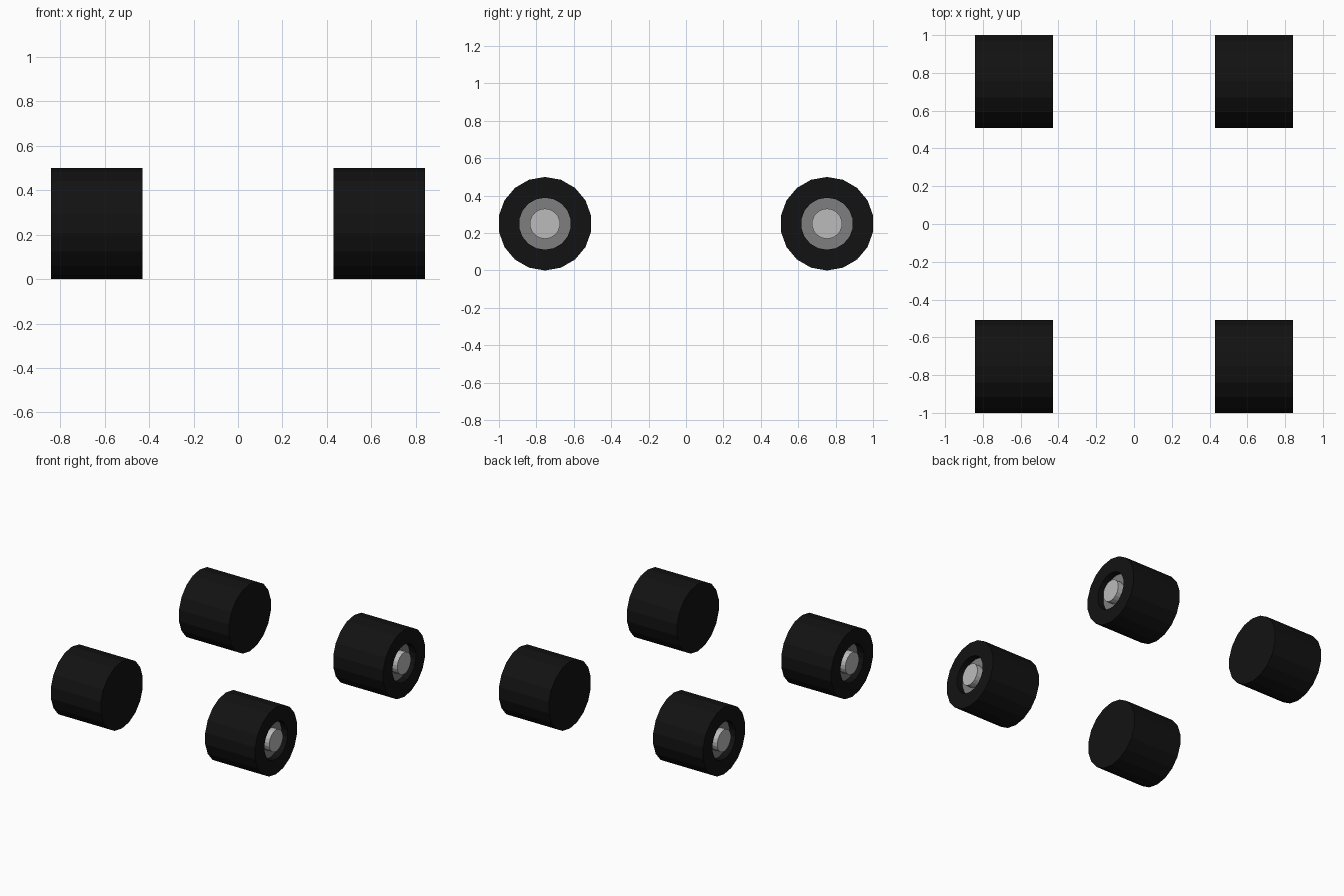
import bpy, bmesh, math

if "Cube" in bpy.data.objects:
    bpy.data.objects.remove(bpy.data.objects["Cube"])

SIDES = 18
RADIUS = 0.25
INNER_X, OUTER_X = 0.43, 0.842
RIM_R, HUB_R = 0.139, 0.081
DISH_X = OUTER_X - 0.05      # floor of the dished rim
AXLE_Y = 0.754


def material(name, colour):
    m = bpy.data.materials.new(name)
    m.diffuse_color = (*colour, 1)
    m.use_nodes = True
    m.node_tree.nodes["Principled BSDF"].inputs["Base Color"].default_value = m.diffuse_color
    return m


RUBBER = material("black rubber", (0.006, 0.006, 0.006))
RIM = material("dark grey metal", (0.21, 0.21, 0.21))
HUB = material("light grey metal", (0.5, 0.5, 0.5))


def lathe(name, profile, mat, side, y, cap_start=False, cap_end=False):
    """Revolve (x, radius) points round the axle; side mirrors it in x."""
    bm = bmesh.new()
    rings = []
    for x, r in profile:
        angles = [2 * math.pi * i / SIDES for i in range(SIDES)]
        rings.append([bm.verts.new((side * x, y + r * math.sin(a),
                                    RADIUS + r * math.cos(a))) for a in angles])
    for a, b in zip(rings, rings[1:]):
        for i in range(SIDES):
            j = (i + 1) % SIDES
            # wound so that normals face outwards on the +x side
            bm.faces.new((a[i], a[j], b[j], b[i]))
    if cap_start:
        bm.faces.new(rings[0][::-1])
    if cap_end:
        bm.faces.new(rings[-1])
    bm.normal_update()
    # cap_end always faces away from the car: use it or the first wall as reference
    ref = bm.faces[0] if hasattr(bm.faces, "ensure_lookup_table") and not bm.faces.ensure_lookup_table() else None
    c = ref.calc_center_median()
    outward = ref.normal.y * (c.y - y) + ref.normal.z * (c.z - RADIUS)
    if outward < -1e-6 or (abs(outward) <= 1e-6 and ref.normal.x * side < 0):
        bmesh.ops.reverse_faces(bm, faces=bm.faces[:])
    mesh = bpy.data.meshes.new(name)
    bm.to_mesh(mesh)
    bm.free()
    mesh.materials.append(mat)
    obj = bpy.data.objects.new(name, mesh)
    bpy.context.collection.objects.link(obj)
    return obj


for side, side_name in ((-1, "left"), (1, "right")):
    for y, end_name in ((-AXLE_Y, "front"), (AXLE_Y, "rear")):
        tag = f"{end_name}_{side_name}"
        # tyre: plain inner cap, tread, sidewall and recess wall
        lathe(f"tyre_{tag}", [(INNER_X, RADIUS), (OUTER_X, RADIUS),
                              (OUTER_X, RIM_R), (DISH_X, RIM_R)],
              RUBBER, side, y, cap_start=True)
        # flat rim ring at the bottom of the recess
        lathe(f"rim_{tag}", [(DISH_X, RIM_R), (DISH_X, HUB_R)], RIM, side, y)
        # hub drum, flush with the sidewall
        lathe(f"hub_{tag}", [(DISH_X, HUB_R), (OUTER_X, HUB_R)],
              HUB, side, y, cap_end=True)
